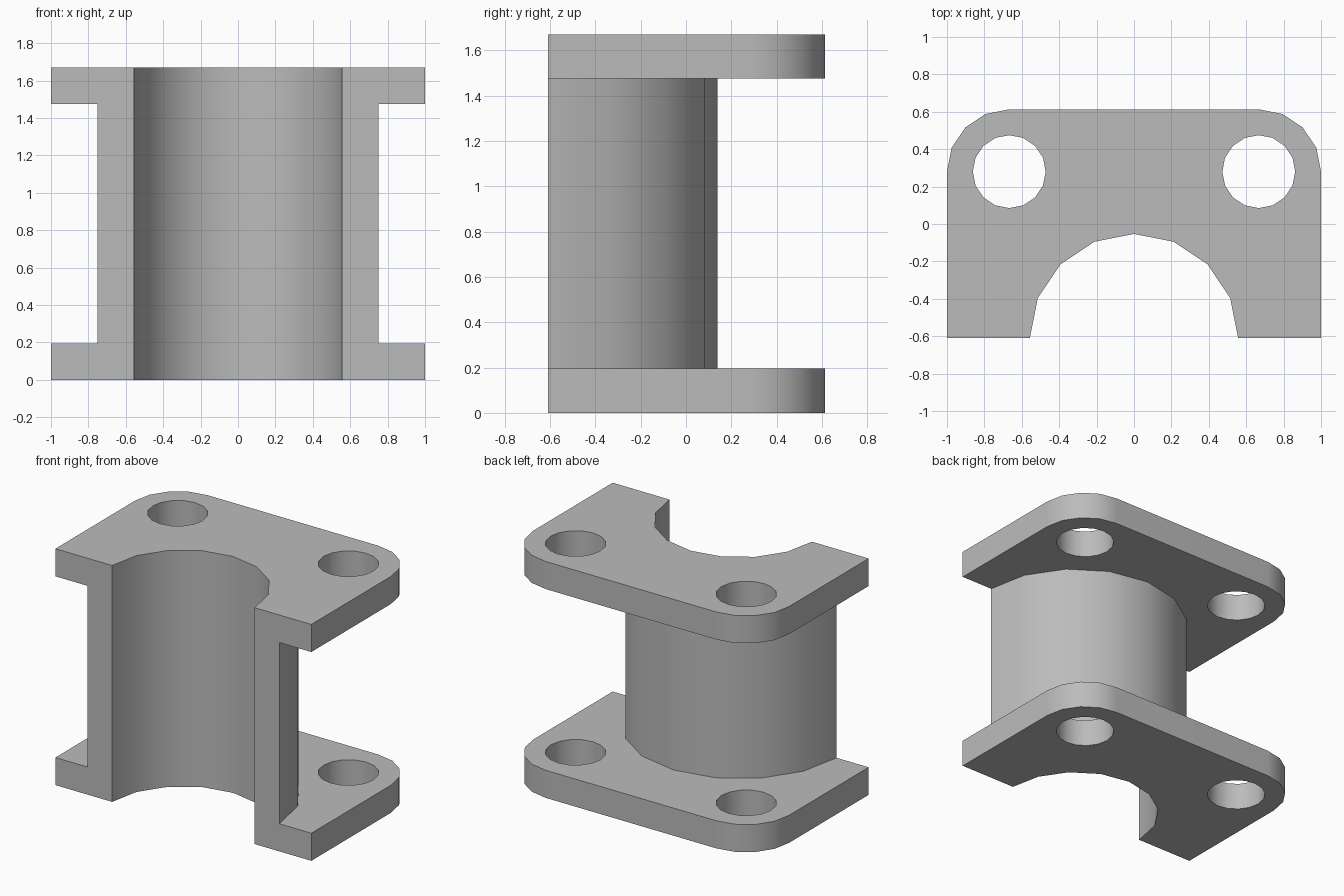
import bpy, bmesh
from math import sin, cos, pi, radians

if "Cube" in bpy.data.objects:
    bpy.data.objects.remove(bpy.data.objects["Cube"], do_unlink=True)

FRONT, BACK = -0.61, 0.613
HEIGHT, FLANGE = 1.67, 0.195
BORE_R, BARREL_R = 0.557, 0.75
CORNER_R, HOLE_R = 0.333, 0.195
HOLE_X, HOLE_Y = 1 - CORNER_R, BACK - CORNER_R


def arc(cx, cy, r, start, end, steps):
    """Points along an arc, angles in half turns."""
    angles = [pi * (start + (end - start) * i / steps) for i in range(steps + 1)]
    return [(cx + r * cos(a), cy + r * sin(a)) for a in angles]


# Plan outlines, all running from the right-hand end to the left-hand end
flange = ([(1, FRONT)] + arc(HOLE_X, HOLE_Y, CORNER_R, 0, 0.5, 4)
          + arc(-HOLE_X, HOLE_Y, CORNER_R, 0.5, 1, 4) + [(-1, FRONT)])
bore = arc(0, FRONT, BORE_R, 0, 1, 8)
barrel = arc(0, FRONT, BARREL_R, 0, 1, 8)
holes = [arc(s * HOLE_X, HOLE_Y, HOLE_R, 0, 2, 16)[:-1] for s in (-1, 1)]

bm = bmesh.new()


def wall(points, z0, z1, closed=False):
    """Vertical strip of quads along an outline."""
    pts = points + points[:1] if closed else points
    for (ax, ay), (bx, by) in zip(pts, pts[1:]):
        bm.faces.new([bm.verts.new(p) for p in
                      ((ax, ay, z0), (bx, by, z0), (bx, by, z1), (ax, ay, z1))])


def cap(loops, z):
    """Flat horizontal face bounded by an outline and its holes."""
    edges = []
    for loop in loops:
        vs = [bm.verts.new((x, y, z)) for x, y in loop]
        edges += [bm.edges.new((a, b)) for a, b in zip(vs, vs[1:] + vs[:1])]
    bmesh.ops.triangle_fill(bm, edges=edges, use_beauty=True, use_dissolve=False,
                            normal=(0, 0, 1))


# Bottom and top flanges: rims, bolt holes, outer faces and inner ledges
for outer, inner in ((0, FLANGE), (HEIGHT, HEIGHT - FLANGE)):
    wall(flange, outer, inner)
    for hole in holes:
        wall(hole, outer, inner, closed=True)
    cap([flange + bore[::-1]] + holes, outer)
    cap([flange + barrel[::-1]] + holes, inner)

# Half-round barrel between the flanges, and the bore through everything
wall(barrel, FLANGE, HEIGHT - FLANGE)
wall(bore, 0, HEIGHT)

# Flat front mating faces
top = HEIGHT - FLANGE
for s in (-1, 1):
    section = [(BORE_R, 0), (1, 0), (1, FLANGE), (BARREL_R, FLANGE),
               (BARREL_R, top), (1, top), (1, HEIGHT), (BORE_R, HEIGHT)]
    bm.faces.new([bm.verts.new((s * x, FRONT, z)) for x, z in section])

bmesh.ops.remove_doubles(bm, verts=bm.verts, dist=0.0005)
bmesh.ops.recalc_face_normals(bm, faces=bm.faces)
mesh = bpy.data.meshes.new("flanged_half_bearing")
bm.to_mesh(mesh)
bm.free()
body = bpy.data.objects.new("flanged_half_bearing", mesh)
bpy.context.collection.objects.link(body)

# Plain grey metal
grey = bpy.data.materials.new("plain_grey")
grey.use_nodes = True
colour = (0.5, 0.5, 0.5, 1)
grey.diffuse_color = colour
grey.node_tree.nodes["Principled BSDF"].inputs["Base Color"].default_value = colour
mesh.materials.append(grey)

# Smooth curved walls, keep flat faces flat
bpy.context.view_layer.objects.active = body
body.select_set(True)
bpy.ops.object.shade_smooth_by_angle(angle=radians(30))
weighted = body.modifiers.new("weighted_normals", 'WEIGHTED_NORMAL')
weighted.keep_sharp = True
